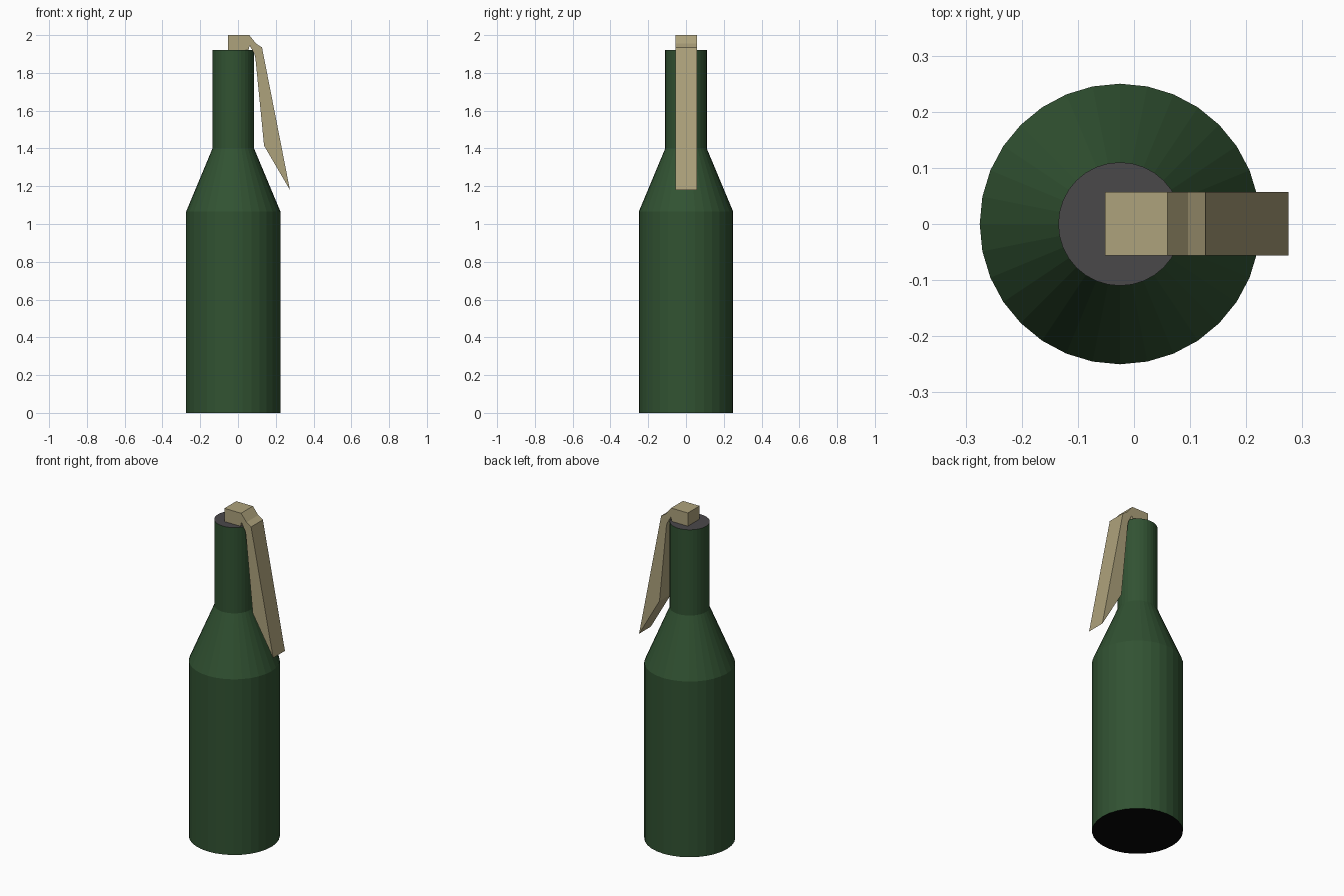
import bpy, bmesh, math

if "Cube" in bpy.data.objects:
    bpy.data.objects.remove(bpy.data.objects["Cube"])


def material(name, color):
    m = bpy.data.materials.new(name)
    m.diffuse_color = (*color, 1)
    m.use_nodes = True
    m.node_tree.nodes["Principled BSDF"].inputs["Base Color"].default_value = m.diffuse_color
    return m


green = material("bottle green", (0.031, 0.085, 0.032))
grey = material("cap grey", (0.068, 0.065, 0.068))
black = material("base black", (0.002, 0.002, 0.002))
tan = material("lever tan", (0.42, 0.36, 0.20))


def finish(bm, name, mats):
    bmesh.ops.recalc_face_normals(bm, faces=bm.faces)
    me = bpy.data.meshes.new(name)
    bm.to_mesh(me)
    bm.free()
    for m in mats:
        me.materials.append(m)
    ob = bpy.data.objects.new(name, me)
    bpy.context.collection.objects.link(ob)
    return ob


# Bottle body: stacked rings (radius, z), grey top disc and black base
SIDES = 32
bm = bmesh.new()
rings = []
for r, z in [(0.25, 0), (0.25, 1.065), (0.11, 1.40), (0.11, 1.92)]:
    rings.append([bm.verts.new((-0.025 + r * math.cos(2 * math.pi * i / SIDES),
                                r * math.sin(2 * math.pi * i / SIDES), z))
                  for i in range(SIDES)])
for low, high in zip(rings, rings[1:]):
    for i in range(SIDES):
        j = (i + 1) % SIDES
        bm.faces.new((low[i], low[j], high[j], high[i]))
bm.faces.new(rings[-1]).material_index = 1
bm.faces.new(rings[0]).material_index = 2
finish(bm, "bottle", [green, grey, black])

# Lever: bent side profile (x, z) extruded across y
profile = [(-0.052, 1.92), (-0.052, 2.0), (0.06, 2.0), (0.096, 1.955),
           (0.127, 1.935), (0.275, 1.18), (0.138, 1.415), (0.092, 1.88),
           (0.087, 1.90), (0.062, 1.945), (0.055, 1.92)]
bm = bmesh.new()
face = bm.faces.new([bm.verts.new((x, -0.056, z)) for x, z in profile])
ext = bmesh.ops.extrude_face_region(bm, geom=[face])
bmesh.ops.translate(bm, vec=(0, 0.113, 0),
                    verts=[g for g in ext["geom"] if isinstance(g, bmesh.types.BMVert)])
finish(bm, "lever", [tan])
